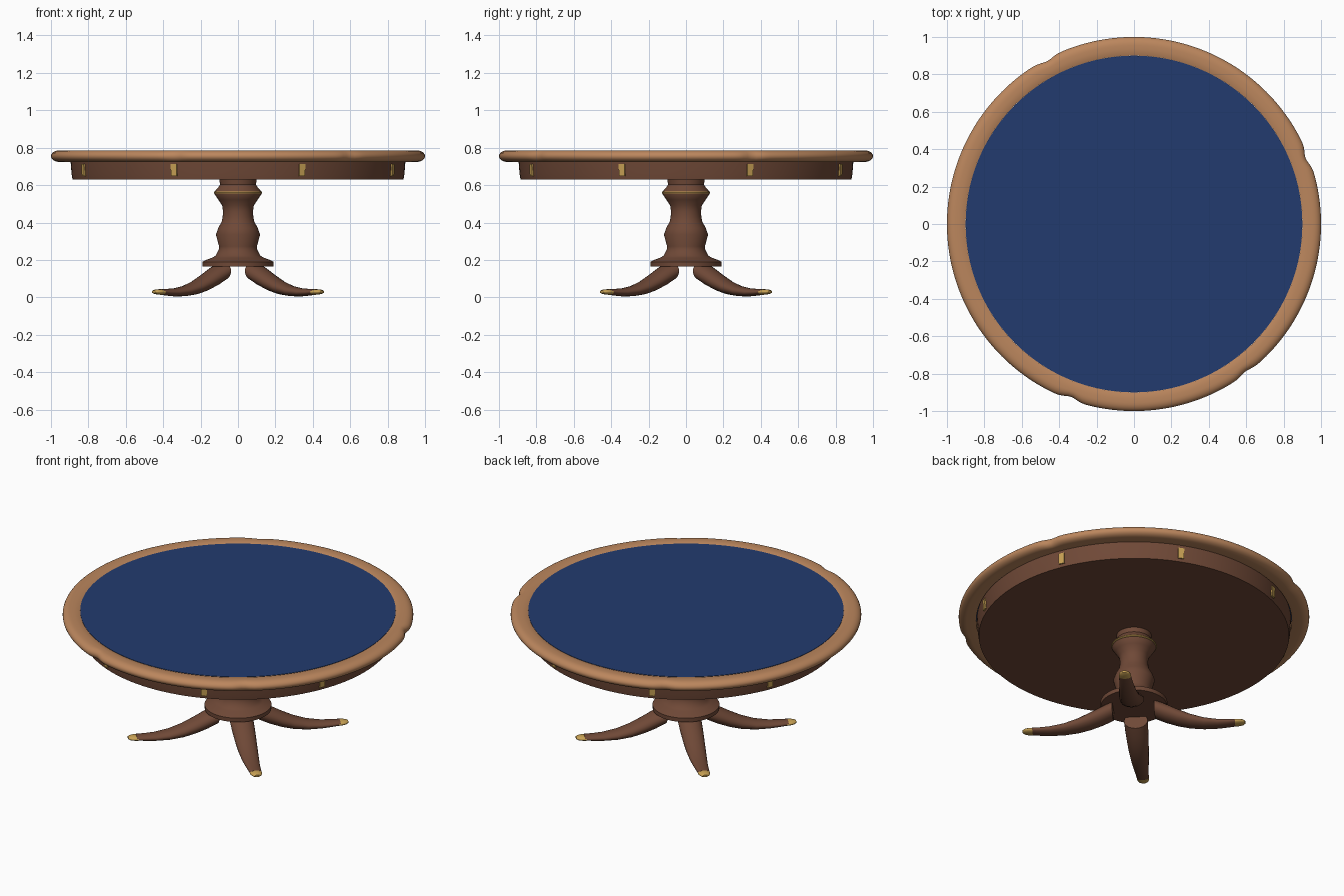
import bpy
import bmesh
from math import sin, cos, pi, radians, exp

if "Cube" in bpy.data.objects:
    bpy.data.objects.remove(bpy.data.objects["Cube"], do_unlink=True)


def material(name, rgb):
    m = bpy.data.materials.new(name)
    m.use_nodes = True
    m.diffuse_color = (*rgb, 1)
    m.node_tree.nodes["Principled BSDF"].inputs["Base Color"].default_value = (*rgb, 1)
    return m


dark_wood = material("dark wood", (0.16, 0.066, 0.038))
light_wood = material("light wood", (0.50, 0.24, 0.11))
brass = material("brass", (0.58, 0.36, 0.09))
felt = material("blue felt", (0.016, 0.044, 0.156))


def finish(bm, name, mats, angle=35):
    bmesh.ops.recalc_face_normals(bm, faces=bm.faces)
    mesh = bpy.data.meshes.new(name)
    bm.to_mesh(mesh)
    bm.free()
    ob = bpy.data.objects.new(name, mesh)
    bpy.context.collection.objects.link(ob)
    for m in mats:
        mesh.materials.append(m)
    bpy.ops.object.select_all(action='DESELECT')
    ob.select_set(True)
    bpy.context.view_layer.objects.active = ob
    bpy.ops.object.shade_smooth_by_angle(angle=radians(angle))
    return ob


def bridge(bm, a, b):
    n = len(a)
    return [bm.faces.new((a[i], a[(i + 1) % n], b[(i + 1) % n], b[i])) for i in range(n)]


def lathe(name, profile, mat, steps=96, closed=False, warp=None):
    """Turn (radius, height) points about the z axis; open profiles get end caps."""
    bm = bmesh.new()
    rings = []
    for r, z in profile:
        ring = []
        for i in range(steps):
            a = 2 * pi * i / steps
            k = warp(a, r) if warp else r
            ring.append(bm.verts.new((k * cos(a), k * sin(a), z)))
        rings.append(ring)
    for a, b in zip(rings, rings[1:]):
        bridge(bm, a, b)
    if closed:
        bridge(bm, rings[-1], rings[0])
    else:
        bm.faces.new(rings[0])
        bm.faces.new(rings[-1])
    return finish(bm, name, [mat])


# Padded rim with four shallow dents in its outer edge
DENTS = ((21, 0.018), (118, 0.014), (250, 0.017), (307, 0.012))


def dented(a, r):
    depth = sum(d * exp(-((a - radians(c)) / 0.045) ** 2) for c, d in DENTS)
    return r - depth * max(0, (r - 0.93) / 0.07)


rim = [(0.9, 0.73), (0.9, 0.779), (0.915, 0.784), (0.935, 0.786)]
rim += [(0.955 + 0.045 * cos(t), 0.755 + 0.031 * sin(t))
        for t in [pi / 2 - pi * i / 12 for i in range(13)]]
lathe("rim", rim, light_wood, 240, True, dented)

# Playing surface
lathe("felt_top", [(0.9, 0.765), (0.9, 0.781)], felt, 128)

# Apron under the rim
lathe("apron", [(0.885, 0.63), (0.89, 0.66), (0.896, 0.74)], dark_wood, 128)

# Brass plates around the apron
for k in range(8):
    bm = bmesh.new()
    bmesh.ops.create_cube(bm, size=1)
    for v in bm.verts:
        v.co = (v.co.x * 0.009, v.co.y * 0.034, v.co.z * 0.065)
    plate = finish(bm, f"apron_plate_{k + 1}", [brass])
    a = pi / 8 + k * pi / 4
    plate.location = (0.894 * cos(a), 0.894 * sin(a), 0.681)
    plate.rotation_euler = (0, 0.06, a)

# Turned pedestal
lathe("pedestal", [
    (0.19, 0.165), (0.191, 0.19), (0.175, 0.198), (0.14, 0.211), (0.12, 0.222),
    (0.103, 0.255), (0.101, 0.272), (0.118, 0.335), (0.106, 0.37), (0.087, 0.405),
    (0.082, 0.43), (0.08, 0.46), (0.085, 0.492), (0.105, 0.522), (0.125, 0.552),
    (0.125, 0.566), (0.108, 0.585), (0.096, 0.602), (0.1, 0.632)], dark_wood, 64)
lathe("pedestal_ring", [(0.12, 0.552), (0.128, 0.555), (0.13, 0.56), (0.128, 0.565),
                        (0.12, 0.568)], brass, 64)

# Four splayed legs: stations are (reach, bottom, top, half width)
STATIONS = ((0.12, 0.09, 0.19, 0.068), (0.18, 0.06, 0.163, 0.066), (0.25, 0.034, 0.125, 0.062),
            (0.32, 0.016, 0.09, 0.057), (0.40, 0.006, 0.062, 0.05), (0.48, 0.005, 0.048, 0.042),
            (0.54, 0.009, 0.045, 0.037), (0.59, 0.015, 0.044, 0.034))
CAP = ((0.58, 0.013, 0.043, 0.035), (0.605, 0.015, 0.043, 0.034),
       (0.625, 0.018, 0.041, 0.027), (0.637, 0.023, 0.037, 0.014))


def sweep(name, stations, mat, angle):
    bm = bmesh.new()
    rings = []
    n = 20
    for s, low, high, w in stations:
        ring = []
        for i in range(n):
            t = 2 * pi * i / n
            side = w * cos(t)
            z = (low + high) / 2 + (high - low) / 2 * sin(t)
            ring.append(bm.verts.new((s * cos(angle) - side * sin(angle),
                                      s * sin(angle) + side * cos(angle), z)))
        rings.append(ring)
    for a, b in zip(rings, rings[1:]):
        bridge(bm, a, b)
    bm.faces.new(rings[0])
    bm.faces.new(rings[-1])
    finish(bm, name, [mat], 50)


for k, label in enumerate(("back_left", "back_right", "front_right", "front_left")):
    angle = pi / 4 + k * pi / 2
    sweep(label + "_leg", STATIONS, dark_wood, angle)
    sweep(label + "_foot_cap", CAP, brass, angle)
